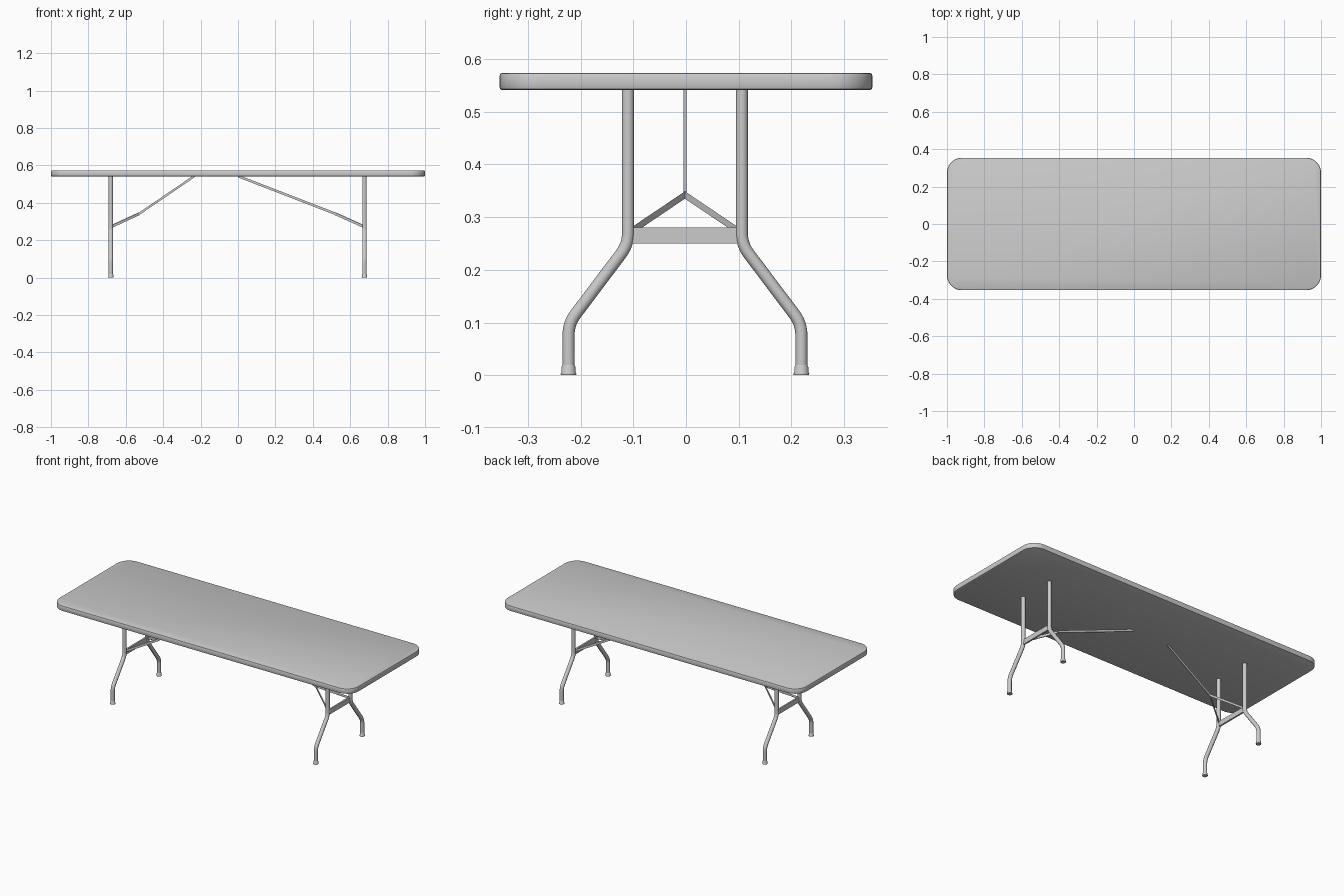
import bpy, bmesh
from math import cos, sin, pi, radians
from mathutils import Vector

if "Cube" in bpy.data.objects:
    bpy.data.objects.remove(bpy.data.objects["Cube"])

TOP_Z, UNDER_Z = 0.574, 0.541
YC = -0.002          # centre line of the leg frames


def finish(name, bm, angle=35):
    bmesh.ops.recalc_face_normals(bm, faces=bm.faces)
    me = bpy.data.meshes.new(name)
    bm.to_mesh(me)
    bm.free()
    me.polygons.foreach_set("use_smooth", [True] * len(me.polygons))
    me.set_sharp_from_angle(angle=radians(angle))
    ob = bpy.data.objects.new(name, me)
    bpy.context.collection.objects.link(ob)
    return ob


def loft(name, rings):
    """Skin a list of closed rings and cap both ends."""
    bm = bmesh.new()
    loops = [[bm.verts.new(p) for p in r] for r in rings]
    n = len(rings[0])
    for a, b in zip(loops, loops[1:]):
        for i in range(n):
            j = (i + 1) % n
            bm.faces.new((a[i], a[j], b[j], b[i]))
    bm.faces.new(loops[0])
    bm.faces.new(loops[-1])
    return finish(name, bm)


def fillet(points, r, steps=6):
    """Round the inner corners of a polyline."""
    out = [points[0]]
    for a, b, c in zip(points, points[1:], points[2:]):
        p = b + (a - b).normalized() * r
        q = b + (c - b).normalized() * r
        for k in range(steps + 1):
            t = k / steps
            out.append(p * (1 - t) ** 2 + b * 2 * t * (1 - t) + q * t * t)
    return out + [points[-1]]


def tube(name, path, radius, sides=20):
    """Round tube along a path lying in a plane of constant x."""
    ax = Vector((1, 0, 0))
    rings = []
    for i, p in enumerate(path):
        d = (path[min(i + 1, len(path) - 1)] - path[max(i - 1, 0)]).normalized()
        side = d.cross(ax)
        rings.append([p + (ax * cos(2 * pi * k / sides) + side * sin(2 * pi * k / sides)) * radius
                      for k in range(sides)])
    return loft(name, rings)


def strap(name, path, height, thick):
    """Upright flat bar; thick is the horizontal offset vector."""
    t, h = Vector(thick) / 2, Vector((0, 0, height / 2))
    return loft(name, [[p + t + h, p + t - h, p - t - h, p - t + h] for p in map(Vector, path)])


# Tabletop: rounded rectangle with softened rim
def outline(inset, z, r=0.08, steps=10):
    pts = []
    for q, (sx, sy) in enumerate([(1, 1), (-1, 1), (-1, -1), (1, -1)]):
        for k in range(steps + 1):
            a = (q + k / steps) * pi / 2
            pts.append(Vector((sx * (1 - r) + cos(a) * (r - inset),
                               sy * (0.354 - r) + sin(a) * (r - inset), z)))
    return pts


rim = [(0.006, 0), (0.0018, 0.0018), (0, 0.006)]
loft("tabletop", [outline(i, UNDER_Z + d) for i, d in rim]
     + [outline(i, TOP_Z - d) for i, d in reversed(rim)])

# Leg frames: leg x, brace apex (x, z), brace end x on the underside
for side, x, ax, az, ex in (("left", -0.680, -0.528, 0.342, -0.233),
                            ("right", 0.676, 0.520, 0.342, 0.000)):
    for label, s in (("front", -1), ("back", 1)):
        # Bent tubular leg
        pts = [Vector((x, YC + s * y, z)) for y, z in
               ((0.108, UNDER_Z + 0.005), (0.108, 0.248), (0.221, 0.098), (0.221, 0.004))]
        tube(f"{side}_{label}_leg", fillet(pts, 0.022), 0.0115)
        # Rubber foot cap
        prof = [(0.0145, 0), (0.015, 0.003), (0.0135, 0.006), (0.0135, 0.015), (0.0115, 0.019)]
        loft(f"{side}_{label}_foot",
             [[Vector((x + r * cos(k * pi / 12), YC + s * 0.221 + r * sin(k * pi / 12), z))
               for k in range(24)] for r, z in prof])
    # Crossbar between the legs
    strap(f"{side}_crossbar", [(x, YC - 0.105, 0.265), (x, YC + 0.105, 0.265)], 0.03, (0.01, 0, 0))
    # V-shaped brace and the folding stay up to the tabletop
    strap(f"{side}_v_brace", [(x, YC - 0.104, 0.272), (ax, YC, az), (x, YC + 0.104, 0.272)],
          0.014, (0.006, 0, 0))
    strap(f"{side}_stay", [(ax, YC, az), (ex, YC, UNDER_Z + 0.002)], 0.014, (0, 0.005, 0))
